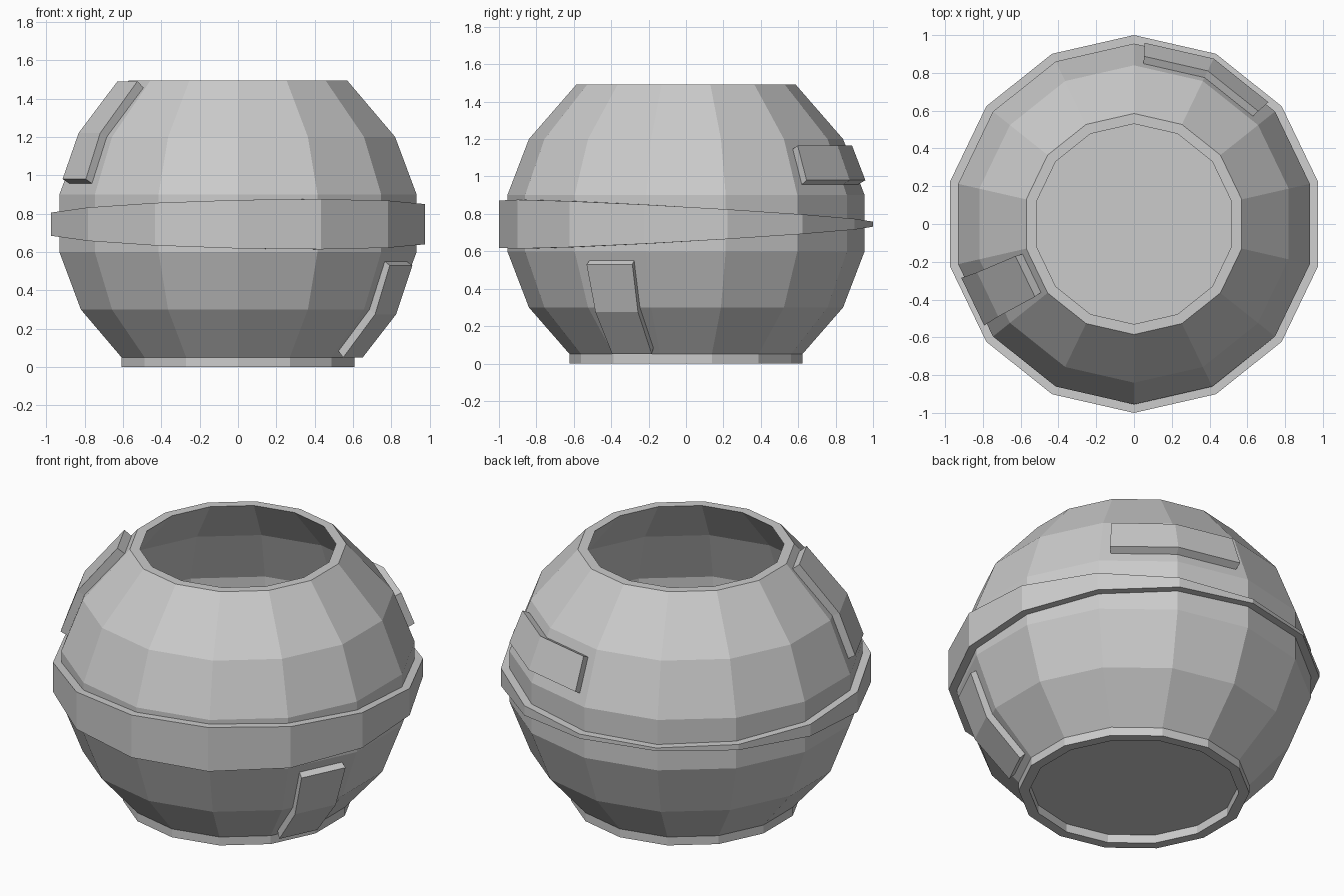
import bpy, bmesh, math

if "Cube" in bpy.data.objects:
    bpy.data.objects.remove(bpy.data.objects["Cube"])

N = 14
STEP = 2 * math.pi / N
APO = math.cos(STEP / 2)          # apothem / corner radius of the 14-gon


def finish(name, bm):
    bmesh.ops.recalc_face_normals(bm, faces=bm.faces)
    me = bpy.data.meshes.new(name)
    bm.to_mesh(me)
    bm.free()
    ob = bpy.data.objects.new(name, me)
    bpy.context.collection.objects.link(ob)
    return ob


def ring_point(R, a, z):
    """Point on the 14-sided ring (corner on +y) at angle a."""
    off = (a - math.pi / 2) % STEP - STEP / 2
    r = R * APO / math.cos(off)
    return (r * math.cos(a), r * math.sin(a), z)


def lathe(name, profile, closed=False):
    """profile: (radius, z) where z may be a function of the angle."""
    bm = bmesh.new()
    rings = []
    for r, z in profile:
        ring = []
        for i in range(N):
            a = math.pi / 2 + i * STEP
            h = z(a) if callable(z) else z
            ring.append(bm.verts.new((r * math.cos(a), r * math.sin(a), h)))
        rings.append(ring)
    pairs = list(zip(rings, rings[1:]))
    if closed:
        pairs.append((rings[-1], rings[0]))
    else:
        bm.faces.new(rings[0])
        bm.faces.new(rings[-1])
    for p, q in pairs:
        for i in range(N):
            j = (i + 1) % N
            bm.faces.new((p[i], p[j], q[j], q[i]))
    return finish(name, bm)


def plate(name, rows):
    """Thick patch on the body; rows: (r_in, z_in, r_out, z_out, angles in degrees)."""
    bm = bmesh.new()
    inner, outer = [], []
    for ri, zi, ro, zo, angs in rows:
        inner.append([bm.verts.new(ring_point(ri, math.radians(a), zi)) for a in angs])
        outer.append([bm.verts.new(ring_point(ro, math.radians(a), zo)) for a in angs])
    for g in (inner, outer):
        for p, q in zip(g, g[1:]):
            for k in range(len(p) - 1):
                bm.faces.new((p[k], p[k + 1], q[k + 1], q[k]))
    for k in (0, -1):
        for c in range(len(inner[0]) - 1):
            bm.faces.new((inner[k][c], inner[k][c + 1], outer[k][c + 1], outer[k][c]))
        for r in range(len(inner) - 1):
            bm.faces.new((inner[r][k], inner[r + 1][k], outer[r + 1][k], outer[r][k]))
    return finish(name, bm)


# Hollow pot body with foot ring
lathe("pot_body", [
    (0.565, 0.05), (0.565, 0.0), (0.622, 0.0), (0.622, 0.05), (0.84, 0.3),
    (0.955, 0.6), (0.955, 0.9), (0.84, 1.2), (0.585, 1.493), (0.53, 1.493),
    (0.785, 1.2), (0.9, 0.9), (0.9, 0.6), (0.785, 0.3), (0.6, 0.1)])


# Belt of varying width around the middle
def half(a):
    return 0.07 + 0.061 * math.cos(a - math.radians(-68))


def top(a):
    return 0.745 + half(a)


def bottom(a):
    return 0.745 - half(a)


lathe("belt", [(0.95, bottom), (1.0, bottom), (1.0, top), (0.95, top)], closed=True)


# Vertical patches, each lying on one facet
def span(facet, w):
    return (facet - w, facet + w)


F = math.degrees(STEP)
left, right = 180 + F, -F
plate("upper_left_patch", [
    (0.930, 0.955, 0.972, 0.98, span(left, 8.4)),
    (0.838, 1.20, 0.882, 1.22, span(left, 8.6)),
    (0.614, 1.455, 0.656, 1.49, span(left, 10.6))])
plate("lower_right_patch", [
    (0.930, 0.555, 0.968, 0.53, span(right, 8.2)),
    (0.838, 0.30, 0.876, 0.275, span(right, 8.4)),
    (0.650, 0.085, 0.682, 0.05, span(right, 10.0))])

# Horizontal patch wrapping a corner at the back right
wrap = (42.2, 90 - F, 86.6)
plate("back_patch", [
    (0.930, 0.955, 0.972, 0.98, wrap),
    (0.857, 1.145, 0.900, 1.165, wrap)])
